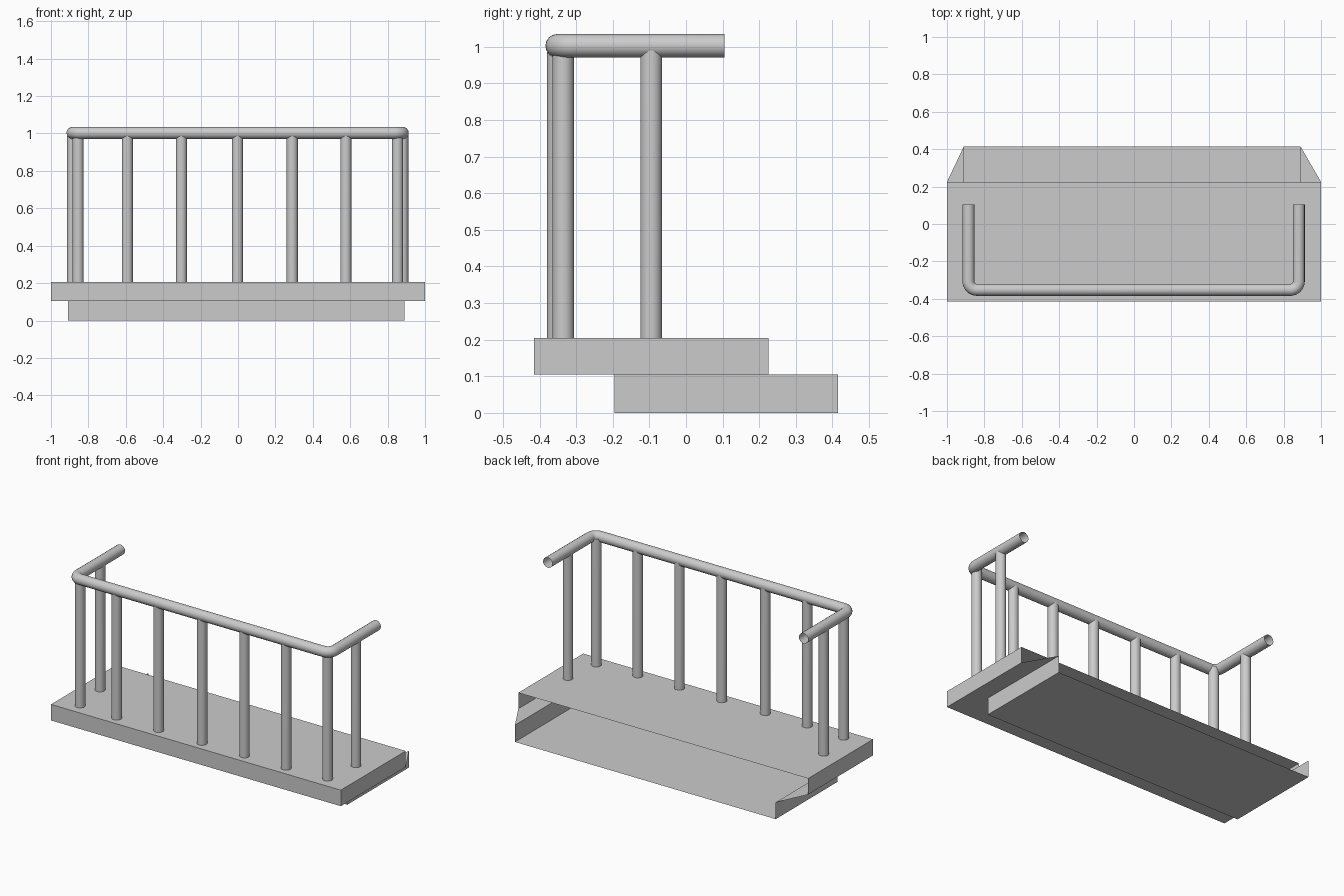
import bpy, bmesh, math
from mathutils import Vector
from mathutils.geometry import intersect_point_line

if "Cube" in bpy.data.objects:
    bpy.data.objects.remove(bpy.data.objects["Cube"])

RAIL_Z, RAIL_R, POST_R, DECK_Z = 1.003, 0.032, 0.0295, 0.205


def mesh_object(name, bm):
    mesh = bpy.data.meshes.new(name)
    bm.to_mesh(mesh)
    bm.free()
    obj = bpy.data.objects.new(name, mesh)
    bpy.context.collection.objects.link(obj)
    return obj


# Stepped platform: one thin shell, open at the back
bm = bmesh.new()


def u_ring(x0, x1, y0, y1, z):
    return [bm.verts.new((x, y, z)) for x, y in ((x0, y1), (x0, y0), (x1, y0), (x1, y1))]


upper, lower = (-1, 1, -0.415, 0.225), (-0.91, 0.89, -0.195, 0.415)
rings = [u_ring(*upper, DECK_Z), u_ring(*upper, 0.105),
         u_ring(*lower, 0.105), u_ring(*lower, 0)]
for hi, lo in zip(rings, rings[1:]):
    for i in range(3):
        bm.faces.new((lo[i], lo[i + 1], hi[i + 1], hi[i]))
bm.faces.new(rings[0])
bm.faces.new(rings[-1][::-1])
mesh_object("platform", bm)

# Handrail: U-shaped tube with rounded corners and open ends
XL, XR, YF, BEND = -0.885, 0.881, -0.352, 0.045
path = [Vector((XL, 0.105))]
for cx, start in ((XL + BEND, math.pi), (XR - BEND, 1.5 * math.pi)):
    for i in range(9):
        a = start + i * math.pi / 16
        path.append(Vector((cx + BEND * math.cos(a), YF + BEND + BEND * math.sin(a))))
path.append(Vector((XR, 0.105)))

curve = bpy.data.curves.new("handrail", 'CURVE')
curve.dimensions = '3D'
curve.bevel_depth = RAIL_R
curve.bevel_resolution = 6
spline = curve.splines.new('POLY')
spline.points.add(len(path) - 1)
for point, p in zip(spline.points, path):
    point.co = (p.x, p.y, RAIL_Z, 1)
bpy.context.collection.objects.link(bpy.data.objects.new("handrail", curve))


def rail_distance(p):
    best = 1.0
    for a, b in zip(path, path[1:]):
        q, t = intersect_point_line(p, a, b)
        near = a.lerp(b, min(max(t, 0), 1))
        best = min(best, (p - near).length)
    return best


# Posts: open tubes whose tops are saddle-cut to the rail
def post(name, x, y, sides=32):
    bm = bmesh.new()
    low, top = [], []
    for i in range(sides):
        a = 2 * math.pi * i / sides
        p = Vector((x + POST_R * math.cos(a), y + POST_R * math.sin(a)))
        z = RAIL_Z - math.sqrt(max(RAIL_R ** 2 - rail_distance(p) ** 2, 0))
        low.append(bm.verts.new((p.x, p.y, DECK_Z)))
        top.append(bm.verts.new((p.x, p.y, z)))
    for i in range(sides):
        j = (i + 1) % sides
        bm.faces.new((low[i], low[j], top[j], top[i])).smooth = True
    mesh_object(name, bm)


for i, x in enumerate((-0.592, -0.303, -0.003, 0.29, 0.577)):
    post(f"front_post_{i + 1}", x, -0.35)
for side, xc, xs in (("left", -0.855, XL), ("right", 0.853, XR)):
    post(f"{side}_corner_post", xc, -0.335)
    post(f"{side}_side_post", xs, -0.095)
